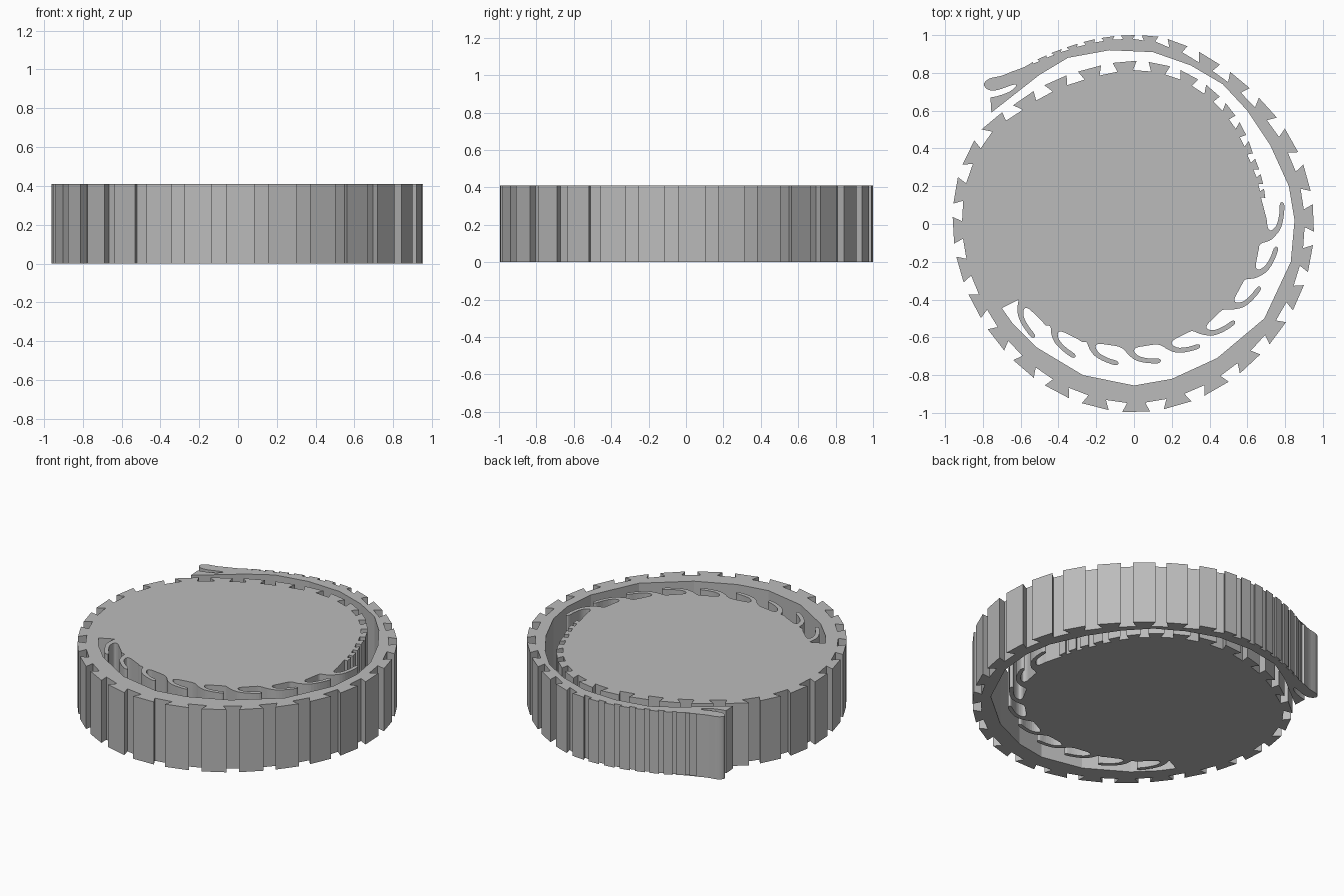
import bpy, bmesh
from math import radians, cos, sin
from mathutils import Vector
from mathutils.geometry import interpolate_bezier

HEIGHT = 0.41

if "Cube" in bpy.data.objects:
    bpy.data.objects.remove(bpy.data.objects["Cube"], do_unlink=True)


def polar(angle, radius):
    return Vector((radius * cos(radians(angle)), radius * sin(radians(angle))))


def ramp(keys, t):
    """Piecewise linear lookup."""
    if t <= keys[0][0]:
        return keys[0][1]
    for (a, u), (b, v) in zip(keys, keys[1:]):
        if t <= b:
            return u + (v - u) * (t - a) / (b - a)
    return keys[-1][1]


def smooth(points, steps=4):
    """Rounded path through the points."""
    out = []
    for i in range(len(points) - 1):
        p, q = points[i], points[i + 1]
        before, after = points[max(i - 1, 0)], points[min(i + 2, len(points) - 1)]
        curve = interpolate_bezier(p, p + (q - before) / 6, q - (after - p) / 6, q, steps + 1)
        out += [v.to_2d() for v in curve[:-1]]
    return out + [points[-1]]


# Spiral rim: outer radius, tooth pitch and tooth depth by angle
RADIUS = [(8, .705), (30, .73), (45, .78), (60, .825), (75, .855), (90, .865),
          (106, .855), (120, .87), (135, .895), (148, .95), (165, .965), (210, .95),
          (225, .96), (250, .985), (270, 1), (290, .985), (315, .96), (380, .95),
          (405, .94), (420, .955), (432, .98), (442, 1), (470, 1), (492, 1.02)]
PITCH = [(8, 5.5), (50, 9), (93, 12.67), (271, 12.67), (280, 13.1), (400, 13),
         (430, 11), (450, 6.5), (490, 4)]
DEPTH = [(8, .02), (60, .045), (93, .05), (430, .05), (450, .02), (490, .01)]

centres = [93.3]
while centres[0] > 14:
    centres.insert(0, centres[0] - ramp(PITCH, centres[0] - 4))
while centres[-1] < 484:
    centres.append(centres[-1] + ramp(PITCH, centres[-1] + 4))

# Dovetail teeth along the spiral
outline = []
for c in centres:
    pitch, depth = ramp(PITCH, c), ramp(DEPTH, c)
    for side, drop in ((-.23, depth), (-.335, 0), (.335, 0), (.23, depth)):
        a = c + side * pitch
        outline.append(polar(a, ramp(RADIUS, a) - drop))

# Curled tip of the strap
tip = [(-.64, .81), (-.70, .785), (-.765, .77), (-.795, .74), (-.77, .71), (-.72, .71),
       (-.64, .737), (-.625, .73), (-.66, .70), (-.72, .678), (-.76, .67)]
outline += smooth([Vector(p) for p in tip])

# Faceted inner side of the strap, back to the closed end of the gap
strap = [(-.755, .59), (-.5, .79), (-.35, .88), (-.13, .92), (.1, .91), (.3, .84),
         (.47, .74), (.6, .6), (.72, .42), (.82, .2), (.85, .02), (.83, -.2), (.69, -.5),
         (.44, -.71), (.2, -.82), (0, -.855), (-.27, -.8), (-.52, -.65), (-.64, -.53),
         (-.7, -.445)]
outline += [Vector(p) for p in strap]

# Spring fingers around the core: angle and radius relative to each finger tip
FINGER = [(-15, -.07), (-13, -.045), (-10, -.018), (-6, -.002), (-1, .009), (.4, 0),
          (-.3, -.014), (-4, -.022), (-8, -.036), (-10.3, -.058), (-10.5, -.075),
          (-9, -.086), (-6, -.09), (-2, -.092), (.5, -.088)]
TIP_RADIUS = [.80, .77, .745, .739, .734, .743, .747, .766, .793]
fingers = []
for i, r in enumerate(TIP_RADIUS):
    last = i == len(TIP_RADIUS) - 1
    for da, dr in FINGER[:-2] if last else FINGER:
        fingers.append(polar(-131.7 + 17.46 * i + da, r + dr))
outline += smooth(fingers, 3)

# Extrude the outline into one solid
bm = bmesh.new()
base = bm.faces.new([bm.verts.new((p.x, p.y, 0)) for p in outline])
top = bmesh.ops.extrude_face_region(bm, geom=[base], use_keep_orig=True)
bmesh.ops.translate(bm, vec=(0, 0, HEIGHT),
                    verts=[v for v in top["geom"] if isinstance(v, bmesh.types.BMVert)])
bmesh.ops.recalc_face_normals(bm, faces=bm.faces)
mesh = bpy.data.meshes.new("toothed_spiral")
bm.to_mesh(mesh)
bm.free()
body = bpy.data.objects.new("toothed_spiral", mesh)
bpy.context.collection.objects.link(body)

# Plain grey
grey = bpy.data.materials.new("grey")
grey.use_nodes = True
grey.diffuse_color = (.5, .5, .5, 1)
grey.node_tree.nodes["Principled BSDF"].inputs["Base Color"].default_value = (.5, .5, .5, 1)
mesh.materials.append(grey)
